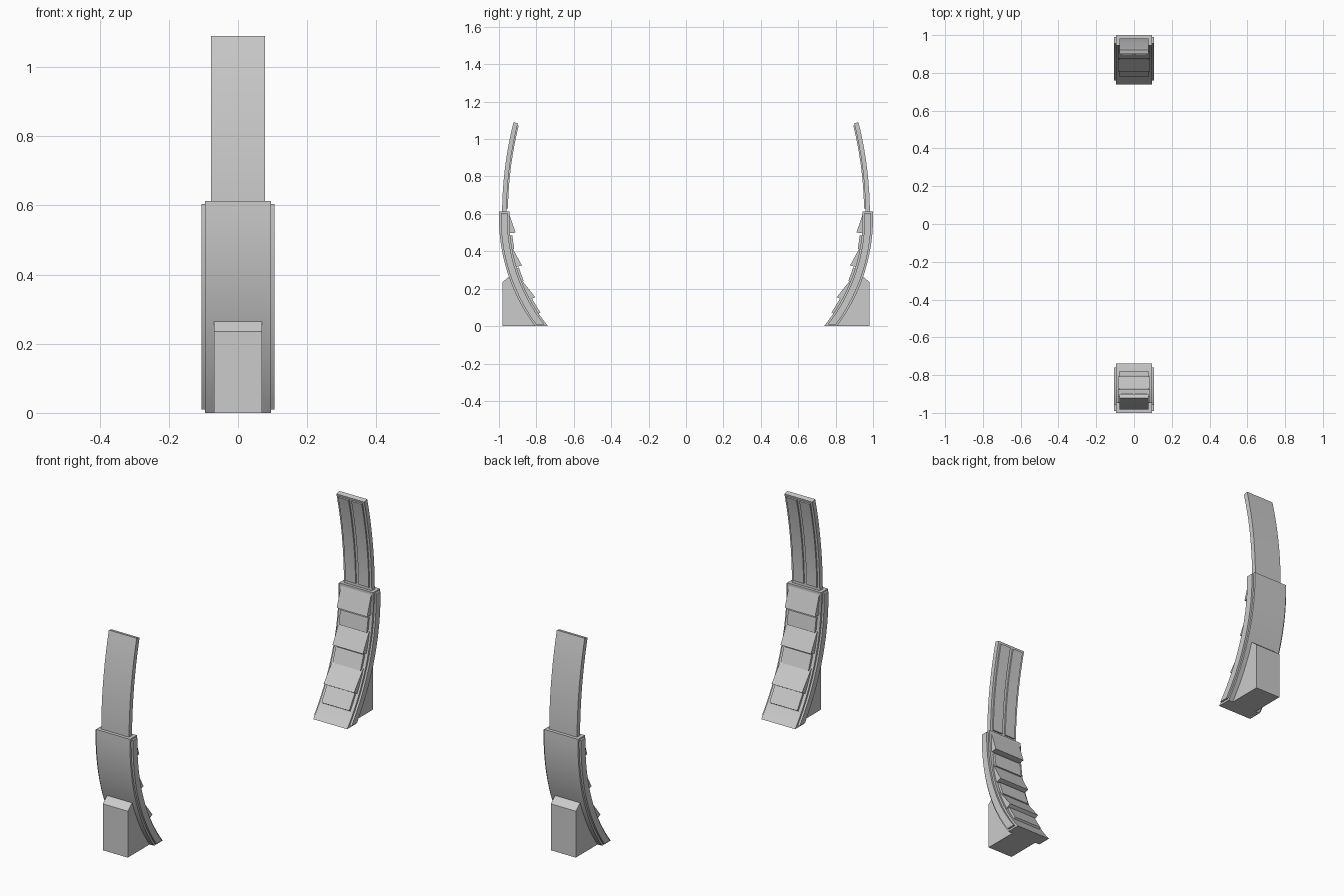
import bpy, bmesh, math

if "Cube" in bpy.data.objects:
    bpy.data.objects.remove(bpy.data.objects["Cube"])

R_OUT, R_IN, CY, CZ = 0.97, 0.915, 0.03, 0.58   # lower arc radii and centre


def arc_y(r, z):
    return CY + math.sqrt(r * r - (z - CZ) ** 2)


def arc_pt(r, t):
    return (CY + r * math.cos(t), CZ + r * math.sin(t))


def angle_at(r, z):
    return math.asin((z - CZ) / r)


def steps(a, b, n):
    return [a + (b - a) * i / n for i in range(n + 1)]


def extrude(name, profiles, x0, x1):
    """Extrude closed (y, z) profiles along x, then mirror to the other side."""
    bm = bmesh.new()
    for prof in profiles:
        a = [bm.verts.new((x0, y, z)) for y, z in prof]
        b = [bm.verts.new((x1, y, z)) for y, z in prof]
        n = len(prof)
        bm.faces.new(a)
        bm.faces.new(b[::-1])
        for i in range(n):
            j = (i + 1) % n
            bm.faces.new((a[j], a[i], b[i], b[j]))
    bmesh.ops.recalc_face_normals(bm, faces=bm.faces)
    me = bpy.data.meshes.new(name)
    bm.to_mesh(me)
    bm.free()
    ob = bpy.data.objects.new(name, me)
    bpy.context.collection.objects.link(ob)
    bpy.ops.object.select_all(action='DESELECT')
    ob.select_set(True)
    bpy.context.view_layer.objects.active = ob
    bpy.ops.object.shade_smooth_by_angle(angle=math.radians(25))
    mod = ob.modifiers.new("mirror", 'MIRROR')
    mod.use_axis = (False, True, False)
    return ob


def lower_band(r0, r1, z0, z1):
    zs = steps(z0, z1, 20)
    return [(arc_y(r1, z), z) for z in zs] + [(arc_y(r0, z), z) for z in reversed(zs)]


# Lower curved body and its side rails
extrude("lower_body", [lower_band(R_IN, R_OUT, 0, 0.612)], -0.095, 0.095)
rail = lower_band(R_IN + 0.01, R_OUT - 0.01, 0.01, 0.604)
extrude("side_rail_left", [rail], -0.105, -0.094)
extrude("side_rail_right", [rail], 0.094, 0.105)

# Sloped louvres and flat plates on the inner face
louvres, plates = [], []
for z_top, z_tip in ((0.6, 0.5), (0.425, 0.325), (0.255, 0.155)):
    t0, t1 = angle_at(R_IN, z_top), angle_at(R_IN - 0.03, z_tip)
    louvres.append([arc_pt(R_IN + 0.02, t0), arc_pt(R_IN, t0),
                    arc_pt(R_IN - 0.03, t1), arc_pt(R_IN + 0.02, t1)])
    p0, p1 = angle_at(R_IN, z_tip - 0.015), angle_at(R_IN, z_tip - 0.088)
    plates.append([arc_pt(R_IN + 0.02, p0), arc_pt(R_IN - 0.011, p0),
                   arc_pt(R_IN - 0.011, p1), arc_pt(R_IN + 0.02, p1)])
extrude("louvres", louvres, -0.085, 0.085)
extrude("inner_plates", plates, -0.078, 0.078)

# Support block behind the lower body
extrude("support_block", [[(0.982, 0), (0.982, 0.235), (0.944, 0.266),
                           (0.92, 0.266), (0.78, 0)]], -0.07, 0.07)


# Upper blade with a gentler curve, and two raised strips on its inner face
def upper_band(r0, r1, t0, t1):
    ts = steps(t0, t1, 16)
    pt = lambda r, t: (-1.017 + r * math.cos(t), 0.6 + r * math.sin(t))
    return [pt(r1, t) for t in ts] + [pt(r0, t) for t in reversed(ts)]


TOP = math.asin(0.49 / 2.0)
extrude("upper_blade", [upper_band(1.976, 2.0, -0.01, TOP)], -0.078, 0.078)
strip = upper_band(1.969, 1.98, 0.014, TOP - 0.006)
extrude("upper_strip_left", [strip], -0.066, -0.008)
extrude("upper_strip_right", [strip], 0.008, 0.066)
